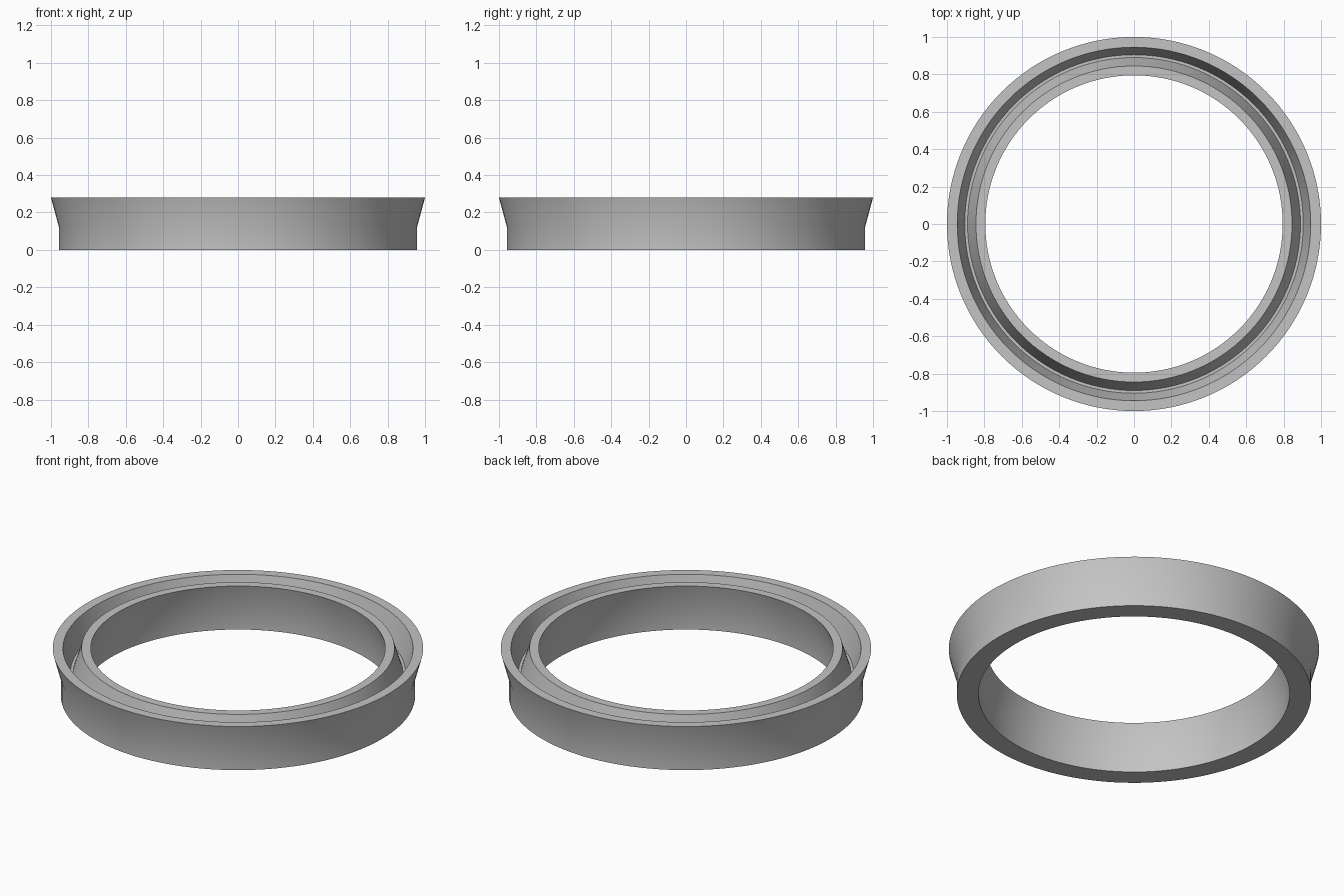
import bpy
import bmesh
import math

cube = bpy.data.objects.get("Cube")
if cube:
    bpy.data.objects.remove(cube, do_unlink=True)

SEGMENTS = 128
HEIGHT, SHOULDER, FLOOR = 0.28, 0.12, 0.135

# One grey material
grey = bpy.data.materials.new("seal_grey")
grey.use_nodes = True
colour = (0.55, 0.55, 0.55, 1)
grey.diffuse_color = colour
grey.node_tree.nodes["Principled BSDF"].inputs["Base Color"].default_value = colour

# Cross-section (radius, height): solid base with two flared lips around a groove
profile = [
    (0.957, 0), (0.957, SHOULDER), (1.0, HEIGHT),       # outer wall and flare
    (0.945, HEIGHT), (0.905, FLOOR),                    # outer lip into groove
    (0.89, FLOOR), (0.845, HEIGHT),                     # groove floor, inner lip
    (0.795, HEIGHT), (0.84, SHOULDER), (0.84, 0),       # bore
]

# Revolve the closed section about z
bm = bmesh.new()
rings = []
for i in range(SEGMENTS):
    a = math.tau * i / SEGMENTS
    rings.append([bm.verts.new((r * math.cos(a), r * math.sin(a), z)) for r, z in profile])
for i, ring in enumerate(rings):
    following = rings[(i + 1) % SEGMENTS]
    for j in range(len(profile)):
        k = (j + 1) % len(profile)
        bm.faces.new((ring[j], following[j], following[k], ring[k]))
bmesh.ops.recalc_face_normals(bm, faces=bm.faces)

mesh = bpy.data.meshes.new("lip_seal_ring")
bm.to_mesh(mesh)
bm.free()
mesh.materials.append(grey)
seal = bpy.data.objects.new("lip_seal_ring", mesh)
bpy.context.collection.objects.link(seal)

# Smooth walls with crisp rims
bpy.ops.object.select_all(action="DESELECT")
seal.select_set(True)
bpy.context.view_layer.objects.active = seal
bpy.ops.object.shade_smooth_by_angle(angle=math.radians(30))
